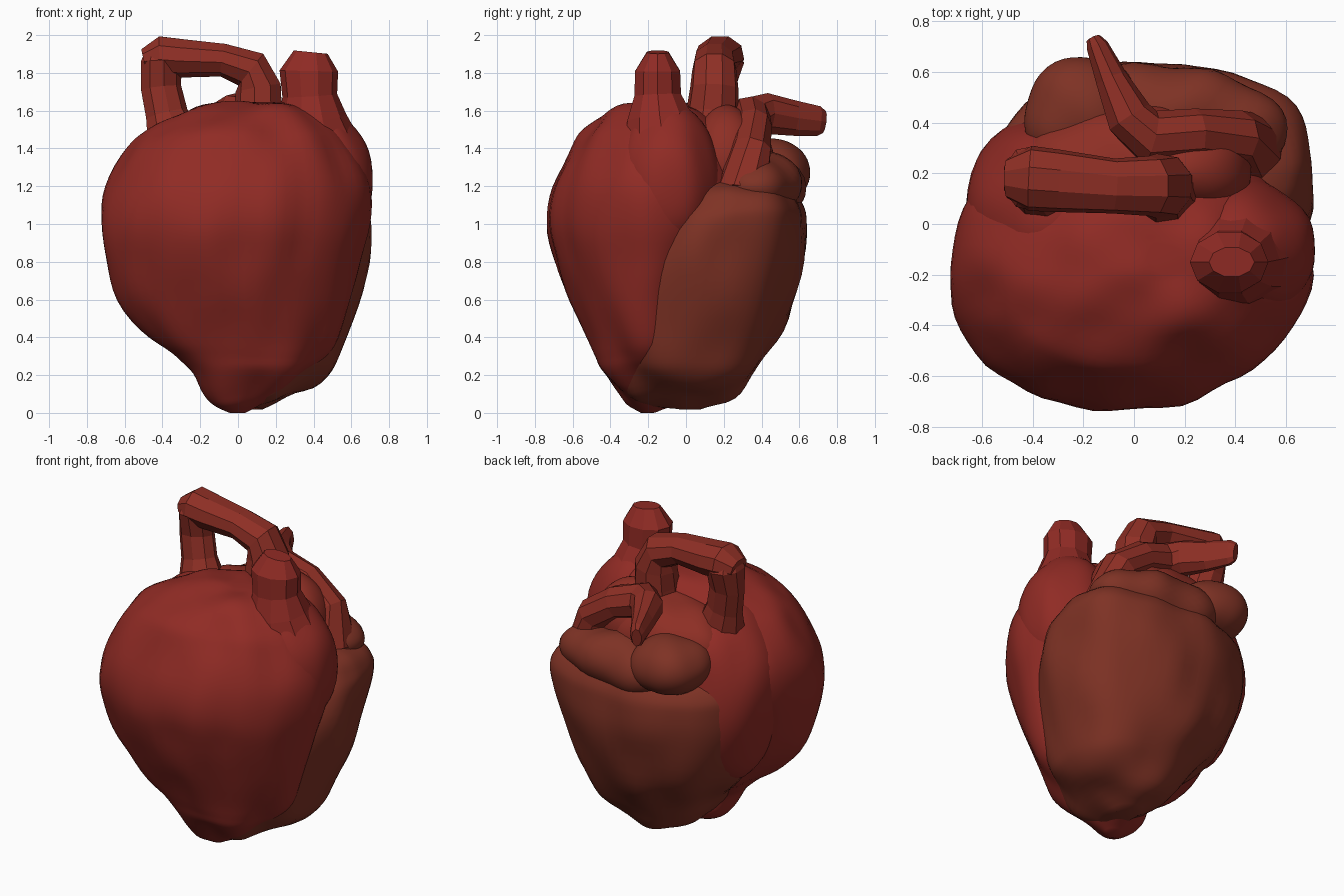
import bpy, bmesh, math
from mathutils import Vector, Matrix, noise


def material(name, rgb):
    m = bpy.data.materials.new(name)
    m.diffuse_color = (*rgb, 1)
    return m


RED = material("muscle_red", (0.28, 0.024, 0.018))
MID = material("vessel_red", (0.27, 0.028, 0.018))
BROWN = material("muscle_brown", (0.21, 0.032, 0.018))


def finish(name, bm, mat, smooth=True, lumps=0.0):
    bmesh.ops.recalc_face_normals(bm, faces=bm.faces)
    bm.normal_update()
    # gentle lumps, stretched vertically like muscle ridges
    for v in bm.verts:
        c = v.co
        v.co = c + v.normal * lumps * noise.noise(Vector((c.x * 5, c.y * 5, c.z * 2.2)))
    for f in bm.faces:
        f.smooth = smooth
    me = bpy.data.meshes.new(name)
    bm.to_mesh(me)
    bm.free()
    me.materials.append(mat)
    ob = bpy.data.objects.new(name, me)
    bpy.context.collection.objects.link(ob)
    return ob


def skin(bm, rings):
    loops = [[bm.verts.new(p) for p in r] for r in rings]
    n = len(loops[0])
    for a, b in zip(loops, loops[1:]):
        for i in range(n):
            j = (i + 1) % n
            bm.faces.new((a[i], a[j], b[j], b[i]))
    bm.faces.new(loops[0][::-1])
    bm.faces.new(loops[-1])


def spline(rows, steps):
    out = []
    for k in range(len(rows) - 1):
        p = [rows[max(0, min(len(rows) - 1, k + d))] for d in (-1, 0, 1, 2)]
        for s in range(steps):
            t = s / steps
            out.append([0.5 * (2 * b + (c - a) * t + (2 * a - 5 * b + 4 * c - d) * t * t
                               + (3 * b - a - 3 * c + d) * t ** 3) for a, b, c, d in zip(*p)])
    return out + [list(rows[-1])]


def body(name, rows, mat, lumps, fullness):
    # each row: z, x min, x max, y min, y max
    # fullness: roundness exponent of back right, back left, front left, front right
    rings = []
    for z, x0, x1, y0, y1 in spline(rows, 4):
        ring = []
        for i in range(64):
            a = math.tau * i / 64
            c, s, e = math.cos(a), math.sin(a), fullness[i // 16]
            r = (abs(c) ** e + abs(s) ** e) ** (-1 / e)
            ring.append(((x0 + x1) / 2 + (x1 - x0) / 2 * c * r,
                         (y0 + y1) / 2 + (y1 - y0) / 2 * s * r, z))
        rings.append(ring)
    bm = bmesh.new()
    skin(bm, rings)
    return finish(name, bm, mat, lumps=lumps)


def lobe(name, centre, radii, mat, tilt=0.0, lumps=0.03):
    bm = bmesh.new()
    bmesh.ops.create_icosphere(bm, subdivisions=4, radius=1)
    bm.transform(Matrix.Translation(centre) @ Matrix.Rotation(tilt, 4, 'Z')
                 @ Matrix.Diagonal((*radii, 1)))
    return finish(name, bm, mat, lumps=lumps)


def vessel(name, path, mat, ref, sides=9):
    # each point: x, y, z, radius sideways, radius along ref
    pts = [Vector(p[:3]) for p in path]
    rings = []
    for k, p in enumerate(path):
        t = (pts[min(k + 1, len(pts) - 1)] - pts[max(k - 1, 0)]).normalized()
        side = t.cross(Vector(ref)).normalized()
        up = side.cross(t)
        rings.append([pts[k] + side * p[3] * math.cos(math.tau * i / sides)
                      + up * p[4] * math.sin(math.tau * i / sides) for i in range(sides)])
    bm = bmesh.new()
    skin(bm, rings)
    return finish(name, bm, mat, smooth=False)


# Large front chamber, with the tip of the heart
body("front_chamber", [
    (0.0, -0.04, 0.04, -0.24, -0.16), (0.04, -0.12, 0.12, -0.31, -0.05),
    (0.1, -0.17, 0.22, -0.36, 0.0), (0.22, -0.22, 0.38, -0.45, 0.0),
    (0.3, -0.32, 0.46, -0.48, 0.05), (0.4, -0.47, 0.52, -0.52, 0.1),
    (0.6, -0.63, 0.58, -0.61, 0.15), (0.8, -0.70, 0.64, -0.69, 0.23),
    (1.0, -0.73, 0.69, -0.74, 0.31), (1.2, -0.70, 0.69, -0.715, 0.33),
    (1.4, -0.585, 0.61, -0.61, 0.27), (1.5, -0.475, 0.54, -0.545, 0.2),
    (1.6, -0.27, 0.42, -0.42, 0.1), (1.64, -0.1, 0.3, -0.28, 0.0),
    (1.65, 0.05, 0.2, -0.2, -0.08)], RED, 0.03, (2, 2.4, 2.15, 1.78))

# Back chamber
body("back_chamber", [
    (0.03, -0.02, 0.13, -0.2, 0.08), (0.09, -0.12, 0.31, -0.3, 0.25),
    (0.2, -0.2, 0.47, -0.35, 0.35), (0.3, -0.27, 0.54, -0.38, 0.42),
    (0.5, -0.45, 0.61, -0.4, 0.54), (0.8, -0.55, 0.69, -0.38, 0.63),
    (1.0, -0.55, 0.72, -0.24, 0.635), (1.1, -0.52, 0.70, -0.12, 0.61),
    (1.18, -0.45, 0.62, -0.05, 0.53), (1.22, -0.25, 0.4, 0.05, 0.37)],
    BROWN, 0.03, (2.3, 2.15, 2, 2))

# Rounded left side of the front chamber, reaching backward
lobe("left_chamber", (-0.31, 0.04, 1.0), (0.35, 0.41, 0.56), RED)

# Upper lobes around the vessel roots
lobe("outflow_lobe", (0.42, -0.1, 1.23), (0.29, 0.265, 0.43), RED)
lobe("vessel_base", (-0.03, 0.19, 1.32), (0.42, 0.28, 0.26), MID)
lobe("arch_root", (0.2, 0.22, 1.36), (0.26, 0.2, 0.26), MID)
lobe("back_upper_chamber", (0.17, 0.41, 1.2), (0.44, 0.215, 0.17), BROWN, -0.15)
lobe("back_upper_bump", (-0.2, 0.43, 1.27), (0.24, 0.235, 0.18), BROWN, -0.3)

# Short stump on the front right
vessel("front_vessel", [
    (0.41, -0.12, 1.4, 0.25, 0.22), (0.39, -0.14, 1.56, 0.185, 0.18),
    (0.38, -0.15, 1.68, 0.145, 0.13), (0.375, -0.15, 1.81, 0.155, 0.125),
    (0.385, -0.15, 1.91, 0.09, 0.06)], RED, (0, 1, 0), 10)

# Arch rising on the right and running left
vessel("arch_vessel", [
    (0.13, 0.13, 1.35, 0.18, 0.17), (0.11, 0.14, 1.6, 0.13, 0.14),
    (0.11, 0.15, 1.72, 0.125, 0.13), (0.07, 0.15, 1.82, 0.11, 0.12),
    (-0.08, 0.15, 1.87, 0.09, 0.11), (-0.3, 0.17, 1.88, 0.105, 0.125),
    (-0.41, 0.18, 1.89, 0.11, 0.13), (-0.5, 0.18, 1.87, 0.06, 0.08)], MID, (0, 1, 0))

# Left vessel dropping from the arch into the front chamber
vessel("left_vessel", [
    (-0.41, 0.18, 1.93, 0.08, 0.08), (-0.41, 0.18, 1.86, 0.11, 0.13),
    (-0.41, 0.17, 1.72, 0.11, 0.09), (-0.38, 0.15, 1.58, 0.115, 0.09),
    (-0.35, 0.13, 1.48, 0.14, 0.12), (-0.32, 0.1, 1.35, 0.18, 0.18)], MID, (0, 1, 0))

# Back vessel crossing behind the arch and pointing backward
vessel("back_vessel", [
    (0.46, 0.3, 1.17, 0.15, 0.13), (0.4, 0.34, 1.4, 0.11, 0.11),
    (0.24, 0.35, 1.52, 0.105, 0.1), (0.06, 0.34, 1.57, 0.11, 0.11),
    (-0.02, 0.42, 1.585, 0.095, 0.11), (-0.09, 0.57, 1.56, 0.065, 0.095),
    (-0.145, 0.7, 1.545, 0.045, 0.08), (-0.16, 0.73, 1.54, 0.03, 0.06)], MID, (0, 0, 1))
